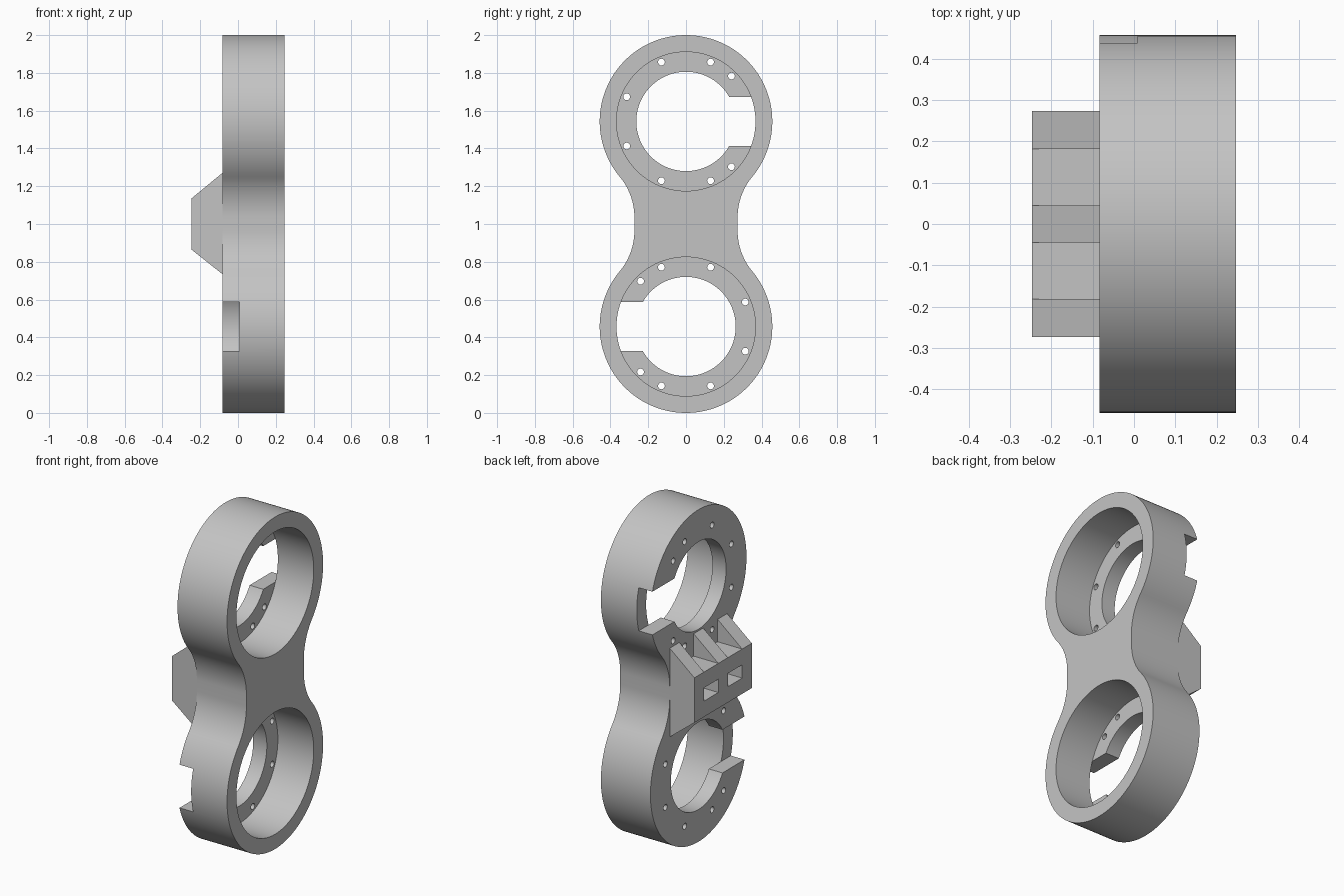
import bpy, bmesh, math
from mathutils import Vector, Matrix

cube = bpy.data.objects.get("Cube")
if cube:
    bpy.data.objects.remove(cube, do_unlink=True)

BACK, WEB, FRONT = -0.083, 0.008, 0.247   # body depth stations along x
TAB = -0.247                              # outer face of the rear bracket
OUTER, BORE, OPENING = 0.457, 0.368, 0.263
RINGS = ((1.543, 1), (0.457, -1))         # ring centre height, notch side
NECK, FILLET = 0.273, 0.34

grey = bpy.data.materials.new("plain grey")
grey.use_nodes = True
grey.diffuse_color = (0.55, 0.55, 0.55, 1)
grey.node_tree.nodes["Principled BSDF"].inputs["Base Color"].default_value = grey.diffuse_color


def make_object(name, bm):
    bmesh.ops.recalc_face_normals(bm, faces=bm.faces)
    mesh = bpy.data.meshes.new(name)
    bm.to_mesh(mesh)
    bm.free()
    mesh.materials.append(grey)
    obj = bpy.data.objects.new(name, mesh)
    bpy.context.collection.objects.link(obj)
    return obj


def add_prism(bm, points, axis, start, end):
    """Extrude a flat outline; points are (y, z) for axis x, (x, z) for axis y."""
    def place(a, b, t):
        return (t, a, b) if axis == "x" else (a, t, b)
    face = bm.faces.new([bm.verts.new(place(a, b, start)) for a, b in points])
    moved = bmesh.ops.extrude_face_region(bm, geom=[face])["geom"]
    bmesh.ops.translate(bm, vec=Vector(place(0, 0, end - start)),
                        verts=[g for g in moved if isinstance(g, bmesh.types.BMVert)])


def arc(cy, cz, r, a0, a1, n):
    return [(cy + r * math.cos(a0 + (a1 - a0) * i / n),
             cz + r * math.sin(a0 + (a1 - a0) * i / n)) for i in range(n + 1)]


def circle(cy, cz, r, n):
    return arc(cy, cz, r, 0, math.tau, n)[:-1]


def rectangle(a0, a1, b0, b1):
    return [(a0, b0), (a1, b0), (a1, b1), (a0, b1)]


def cut(target, points, start, end):
    bm = bmesh.new()
    add_prism(bm, points, "x", start, end)
    cutter = make_object("cutter", bm)
    cutter.hide_render = True
    mod = target.modifiers.new("cut", "BOOLEAN")
    mod.operation, mod.solver, mod.object = "DIFFERENCE", "EXACT", cutter
    bpy.context.view_layer.objects.active = target
    bpy.ops.object.modifier_apply(modifier=mod.name)
    bpy.data.objects.remove(cutter, do_unlink=True)


# Two-ring body outline: end circles joined by filleted neck
top_z = RINGS[0][0]
drop = math.sqrt((OUTER + FILLET) ** 2 - (NECK + FILLET) ** 2)
tangent = math.atan2(drop, NECK + FILLET)
fillet_z = top_z - drop
upper = arc(0, top_z, OUTER, -tangent, math.pi + tangent, 96)
left_neck = arc(-NECK - FILLET, fillet_z, FILLET, tangent, 0, 16)[1:]
half = upper + left_neck
right_neck = [(-y, z) for y, z in reversed(left_neck)]
half = right_neck + half
outline = half + [(-y, 2 - z) for y, z in half]
# the two halves meet on the straight neck sides
bm = bmesh.new()
add_prism(bm, outline, "x", BACK, FRONT)
body = make_object("double_ring_body", bm)

# Bores, web openings, side notches and screw holes
for z, side in RINGS:
    cut(body, circle(0, z, BORE, 96), WEB, FRONT + 0.1)
    cut(body, circle(0, z, OPENING, 96), BACK - 0.1, WEB + 0.1)
    y0, y1 = sorted((side * 0.2, side * 0.6))
    cut(body, rectangle(y0, y1, z - 0.13, z + 0.13), BACK - 0.1, WEB)
    for degrees in (45, 67.5, 112.5, 157.5):
        for sign in (1, -1):
            a = math.radians(degrees)
            y, dz = side * 0.34 * math.cos(a), sign * 0.34 * math.sin(a)
            cut(body, circle(y, z + dz, 0.018, 16), BACK - 0.1, WEB + 0.05)

# Rear bracket: three tapered ribs with pairs of bars between them
bm = bmesh.new()
rib = [(BACK, 0.735), (TAB, 0.865), (TAB, 1.135), (BACK, 1.27)]
for y0, y1 in ((-0.273, -0.182), (-0.045, 0.045), (0.182, 0.273)):
    add_prism(bm, rib, "y", y0, y1)
for y0, y1 in ((-0.182, -0.045), (0.045, 0.182)):
    for z0, z1 in ((0.865, 0.96), (1.04, 1.135)):
        add_prism(bm, rectangle(TAB, BACK, z0, z1), "y", y0, y1)
make_object("rear_bracket", bm)

# Smooth the round walls, keep the machined edges sharp
bpy.ops.object.select_all(action="DESELECT")
body.select_set(True)
bpy.context.view_layer.objects.active = body
bpy.ops.object.shade_smooth_by_angle(angle=math.radians(30))
